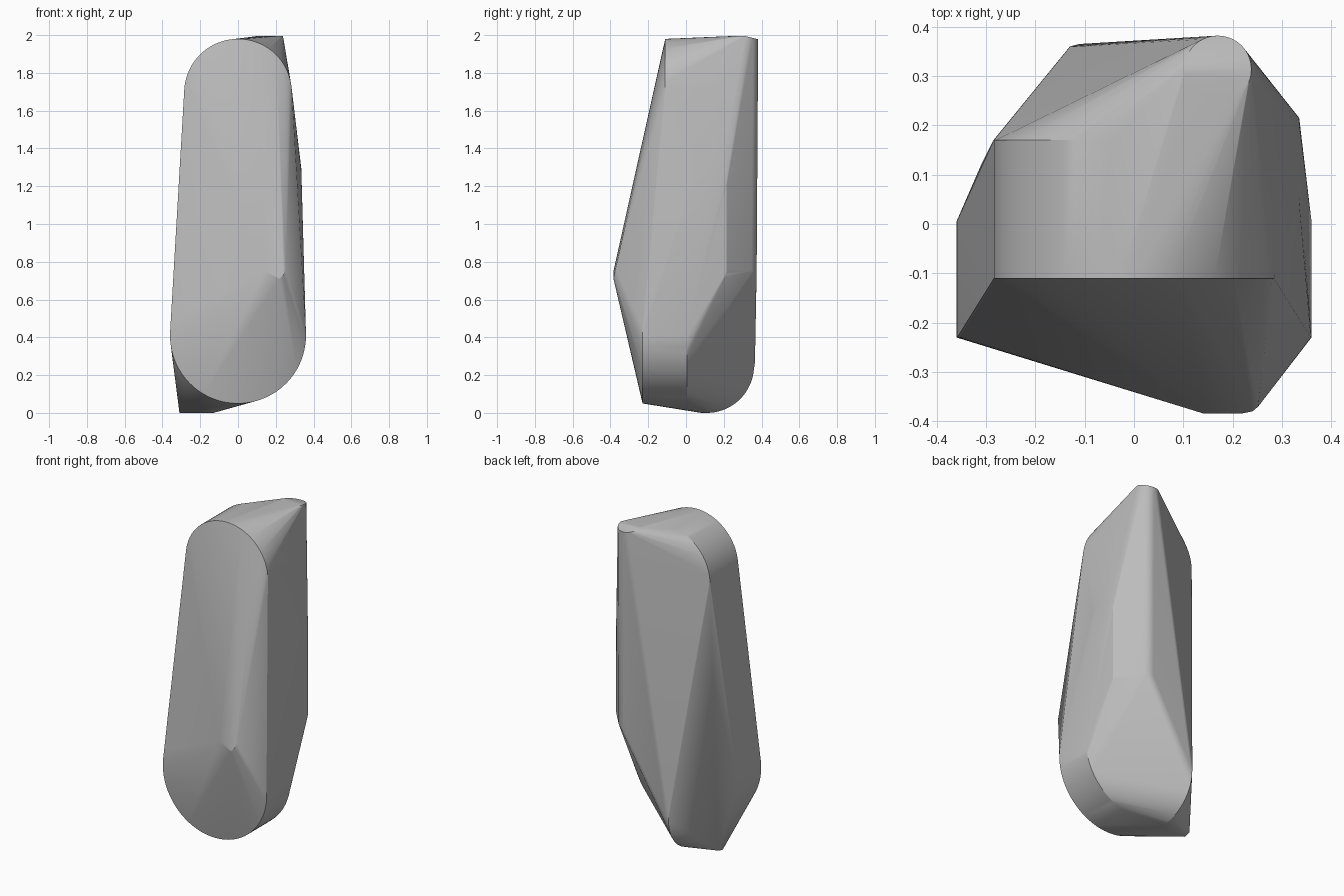
import bpy, bmesh, math

cube = bpy.data.objects.get("Cube")
if cube:
    bpy.data.objects.remove(cube, do_unlink=True)


def ring(axis, a, b, r, level, n=72):
    """Circle of points across an axis, centred on the other two coordinates."""
    pts = []
    for i in range(n):
        t = math.tau * i / n
        p = [a + r * math.cos(t), b + r * math.sin(t)]
        p.insert("xyz".index(axis), level)
        pts.append(tuple(p))
    return pts


points = []
# Rounded head and wide rounded foot, both running front to back
for y in (-0.11, 0.17):
    points += ring("y", 0, 1.695, 0.285, y)
for y in (-0.23, 0.005):
    points += ring("y", 0, 0.41, 0.36, y)

# Rounded heel: half round at the back, narrow flat towards the side
points += ring("x", 0.11, 0.25, 0.25, -0.13)
points += [(-0.31, 0.08, 0), (-0.31, 0.12, 0.01), (-0.11, 0.365, 0.27)]

# Flat side pad
for z in (0.76, 1.2):
    points += ring("x", 0.12, z, 0.095, 0.335, 40)

# Rear upright post with a slightly sloping tip
for x, y, z in ring("z", 0.17, 0.314, 0.068, 0, 40):
    points.append((x, y, 1.995 - 0.25 * max(0, y - 0.314)))
    points.append((x, y - 0.008, 0.75))

# Blunt front ridge
points += [(0.14, -0.384, 0.75), (0.22, -0.384, 0.71), (0.24, -0.38, 0.73), (0.252, -0.37, 0.76)]

# Wrap all parts in one tight skin
bm = bmesh.new()
for p in points:
    bm.verts.new(p)
hull = bmesh.ops.convex_hull(bm, input=bm.verts)
loose = {g for g in hull["geom_interior"] + hull["geom_unused"] if isinstance(g, bmesh.types.BMVert)}
bmesh.ops.delete(bm, geom=list(loose), context="VERTS")
bmesh.ops.dissolve_limit(bm, angle_limit=math.radians(0.3), verts=bm.verts, edges=bm.edges)
bmesh.ops.recalc_face_normals(bm, faces=bm.faces)
mesh = bpy.data.meshes.new("faceted_body")
bm.to_mesh(mesh)
bm.free()

body = bpy.data.objects.new("faceted_body", mesh)
bpy.context.collection.objects.link(body)

# Plain grey finish
grey = bpy.data.materials.new("plain_grey")
grey.use_nodes = True
colour = (0.5, 0.5, 0.5, 1)
grey.diffuse_color = colour
grey.node_tree.nodes["Principled BSDF"].inputs["Base Color"].default_value = colour
mesh.materials.append(grey)

bpy.context.view_layer.objects.active = body
body.select_set(True)
bpy.ops.object.shade_smooth_by_angle(angle=math.radians(20))
